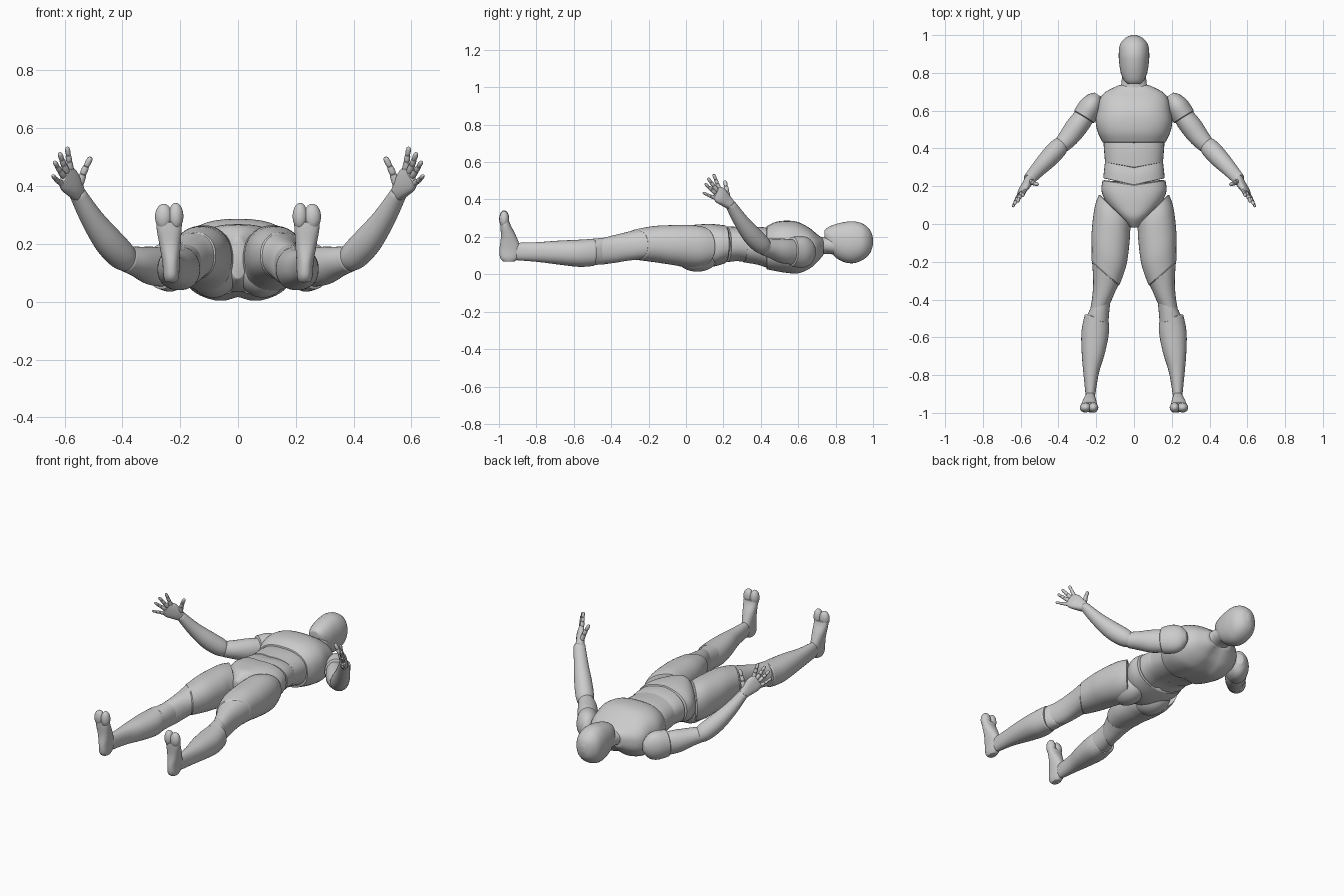
import bpy, bmesh, math
from mathutils import Vector

SIDES, STEPS = 40, 5


def smooth_rows(rows):
    """Catmull-Rom interpolation of equal-length number rows."""
    out, n = [], len(rows)
    for i in range(n - 1):
        a, b, c, d = rows[max(i - 1, 0)], rows[i], rows[i + 1], rows[min(i + 2, n - 1)]
        for s in range(STEPS):
            t = s / STEPS
            out.append([0.5 * (2 * q + (r - p) * t + (2 * p - 5 * q + 4 * r - u) * t * t
                        + (3 * q - p - 3 * r + u) * t ** 3) for p, q, r, u in zip(a, b, c, d)])
    return out + [list(rows[-1])]


def skin(name, rings, mirror, edge):
    """Skin rings into a closed shell with softly rounded ends."""
    for end, nxt in ((0, 1), (-1, -2)):
        r0, r1 = rings[end], rings[nxt]
        mid = sum(r0, Vector()) / len(r0)
        soft = [p.lerp(q, 0.45) for p, q in zip(r0, r1)]
        rings[end] = [mid + (p - mid) * edge for p in r0]
        rings.insert(1 if end == 0 else len(rings) - 1, soft)
    bm = bmesh.new()
    loops = [[bm.verts.new(p) for p in r] for r in rings]
    n = len(loops[0])
    for a, b in zip(loops, loops[1:]):
        for i in range(n):
            j = (i + 1) % n
            bm.faces.new((a[i], a[j], b[j], b[i]))
    bm.faces.new(loops[0])
    bm.faces.new(loops[-1])
    finish(name, bm, mirror)


def finish(name, bm, mirror):
    bmesh.ops.recalc_face_normals(bm, faces=bm.faces)
    me = bpy.data.meshes.new(name)
    bm.to_mesh(me)
    bm.free()
    ob = bpy.data.objects.new(name, me)
    bpy.context.collection.objects.link(ob)
    if mirror:
        ob.modifiers.new("mirror", "MIRROR").use_mirror_merge = False


def oval(t, power):
    c, s = math.cos(t), math.sin(t)
    e = 2 / power
    return math.copysign(abs(c) ** e, c), math.copysign(abs(s) ** e, s)


def body(name, rows, mirror=False, power=2.2, bend=0, cleft=0, edge=0.94):
    """Loft along y; rows are (y, centre x, half width, z low, z high, shear)."""
    rings = []
    for y, cx, w, lo, hi, shear in smooth_rows(rows):
        ring = []
        for i in range(SIDES):
            u, v = oval(2 * math.pi * i / SIDES, power)
            x = cx + w * u
            z = (lo + hi) / 2 + (hi - lo) / 2 * v
            if v < 0:
                z += cleft * math.exp(-(x / 0.035) ** 2)
            ring.append(Vector((x, y + shear * (x - cx) + bend * abs(x), z)))
        rings.append(ring)
    skin(name, rings, mirror, edge)


def limb(name, rows, side=(0, 0, 1), power=2, edge=0.92):
    """Mirrored loft along a path; rows are (x, y, z, radius on side axis, other radius)."""
    rows = smooth_rows(rows)
    pts = [Vector(r[:3]) for r in rows]
    rings = []
    for i, r in enumerate(rows):
        t = (pts[min(i + 1, len(pts) - 1)] - pts[max(i - 1, 0)]).normalized()
        a = Vector(side)
        a = (a - t * a.dot(t)).normalized()
        b = t.cross(a)
        ring = []
        for k in range(SIDES):
            u, v = oval(2 * math.pi * k / SIDES, power)
            ring.append(pts[i] + a * u * r[3] + b * v * r[4])
        rings.append(ring)
    skin(name, rings, True, edge)


def ball(name, centre, radii):
    bm = bmesh.new()
    bmesh.ops.create_uvsphere(bm, u_segments=32, v_segments=18, radius=1)
    for v in bm.verts:
        v.co = Vector([c + r * p for c, r, p in zip(centre, radii, v.co)])
    finish(name, bm, True)


# Head and neck
body("head", [(.74, 0, .03, .19, .235, 0), (.76, 0, .052, .14, .252, 0), (.80, 0, .07, .09, .268, 0),
              (.85, 0, .078, .064, .28, 0), (.90, 0, .081, .06, .283, 0), (.95, 0, .074, .08, .268, 0),
              (.985, 0, .046, .115, .235, 0), (1.0, 0, .01, .16, .195, 0)], edge=0.8)
body("neck", [(.68, 0, .085, .07, .212, 0), (.715, 0, .078, .098, .2, 0), (.75, 0, .066, .11, .2, 0),
              (.82, 0, .064, .1, .21, 0)])

# Torso
body("chest", [(.43, 0, .165, .022, .257, 0), (.48, 0, .19, .012, .28, 0), (.54, 0, .203, .003, .287, 0),
               (.60, 0, .195, 0, .279, 0), (.66, 0, .182, .025, .248, 0), (.70, 0, .15, .06, .215, 0),
               (.735, 0, .08, .095, .19, 0)], power=2.5, cleft=.018)
body("upper_abdomen", [(.435, 0, .162, .025, .25, 0), (.38, 0, .16, .045, .253, 0),
                       (.295, 0, .153, .06, .25, 0)], power=2.4, bend=.18, cleft=.012)
body("lower_abdomen", [(.30, 0, .153, .062, .247, 0), (.255, 0, .158, .066, .255, 0),
                       (.205, 0, .163, .06, .257, 0)], power=2.4, bend=.22, cleft=.01)
body("pelvis", [(.208, 0, .166, .06, .262, 0), (.15, 0, .172, .042, .268, 0), (.09, 0, .145, .035, .268, 0),
                (.03, 0, .085, .05, .26, 0), (-.02, 0, .025, .08, .22, 0)], power=2.4, bend=.15)
ball("buttock", (.086, .06, .1), (.085, .115, .086))

# Legs
body("thigh", [(.075, .1, .084, .04, .256, 1.0), (.02, .115, .094, .035, .264, .7),
               (-.07, .124, .1, .05, .263, .3), (-.17, .132, .092, .065, .258, .5),
               (-.265, .152, .072, .078, .24, .9)], True)
body("knee", [(-.26, .152, .07, .08, .238, .9), (-.33, .158, .058, .07, .222, .5),
              (-.39, .168, .053, .06, .208, .1), (-.45, .183, .052, .056, .192, -.4)], True)
body("knee_back", [(-.42, .175, .052, .055, .197, -.4), (-.46, .185, .055, .052, .194, -.1),
                   (-.515, .196, .06, .048, .188, .2)], True)
body("calf", [(-.49, .198, .062, .045, .19, .2), (-.57, .205, .073, .04, .185, 0),
              (-.68, .215, .062, .052, .18, 0), (-.79, .227, .041, .066, .172, 0),
              (-.91, .231, .025, .076, .168, 0)], True)

# Feet, pointing up
limb("foot", [(.231, -.945, .068, .02, .03), (.231, -.945, .09, .027, .05), (.232, -.942, .14, .03, .055),
              (.235, -.95, .2, .037, .041), (.238, -.963, .25, .043, .029), (.238, -.968, .28, .044, .024)],
     side=(1, 0, 0), power=2.3)
ball("big_toe", (.215, -.972, .296), (.026, .027, .046))
ball("small_toes", (.257, -.972, .294), (.03, .026, .045))

# Arms
limb("shoulder", [(.192, .685, .12, .03, .02), (.208, .66, .12, .068, .045), (.232, .62, .12, .085, .061),
                  (.266, .565, .122, .078, .062)])
limb("upper_arm", [(.25, .585, .117, .066, .052), (.30, .52, .125, .066, .058),
                   (.345, .46, .138, .053, .053), (.388, .412, .148, .044, .043)])
limb("forearm", [(.372, .432, .135, .034, .036), (.402, .402, .16, .05, .05), (.45, .35, .212, .051, .05),
                 (.505, .292, .288, .039, .041), (.557, .235, .378, .026, .032)])

# Hands
ACROSS = Vector((-.03, .025, .06))
limb("palm", [(.552, .24, .37, .026, .024), (.567, .212, .395, .037, .023), (.585, .185, .42, .046, .02),
              (.599, .16, .438, .04, .013)], side=ACROSS, power=2.4)
FINGERS = {
    "thumb": ((.55, .225, .40), (.532, .217, .455), (.509, .208, .5), .014),
    "index_finger": ((.58, .178, .456), (.585, .163, .495), (.591, .147, .535), .012),
    "middle_finger": ((.592, .166, .447), (.606, .141, .482), (.617, .117, .515), .012),
    "ring_finger": ((.602, .157, .433), (.621, .128, .46), (.635, .102, .485), .011),
    "little_finger": ((.608, .157, .408), (.628, .122, .421), (.641, .09, .437), .010),
}
SIDES, STEPS = 14, 3
for name, (a, b, c, r) in FINGERS.items():
    a, b, c = Vector(a), Vector(b), Vector(c)
    stops = [a, a.lerp(b, .75), b.lerp(c, .3), c]
    for i in range(3):
        p, q = stops[i], stops[i + 1]
        s = r * (1 - .13 * i)
        tip = .55 if i == 2 else .85
        limb(f"{name}_{i + 1}", [(*p, s * .85, s * .85), (*p.lerp(q, .3), s, s),
                                 (*p.lerp(q, .75), s * .95, s * .95), (*q, s * tip, s * tip)],
             side=ACROSS if name != "thumb" else (0, 1, 0), edge=.8)

# Smooth shading
bpy.ops.object.select_all(action="SELECT")
bpy.context.view_layer.objects.active = bpy.context.selected_objects[0]
bpy.ops.object.shade_smooth_by_angle(angle=math.radians(40))
